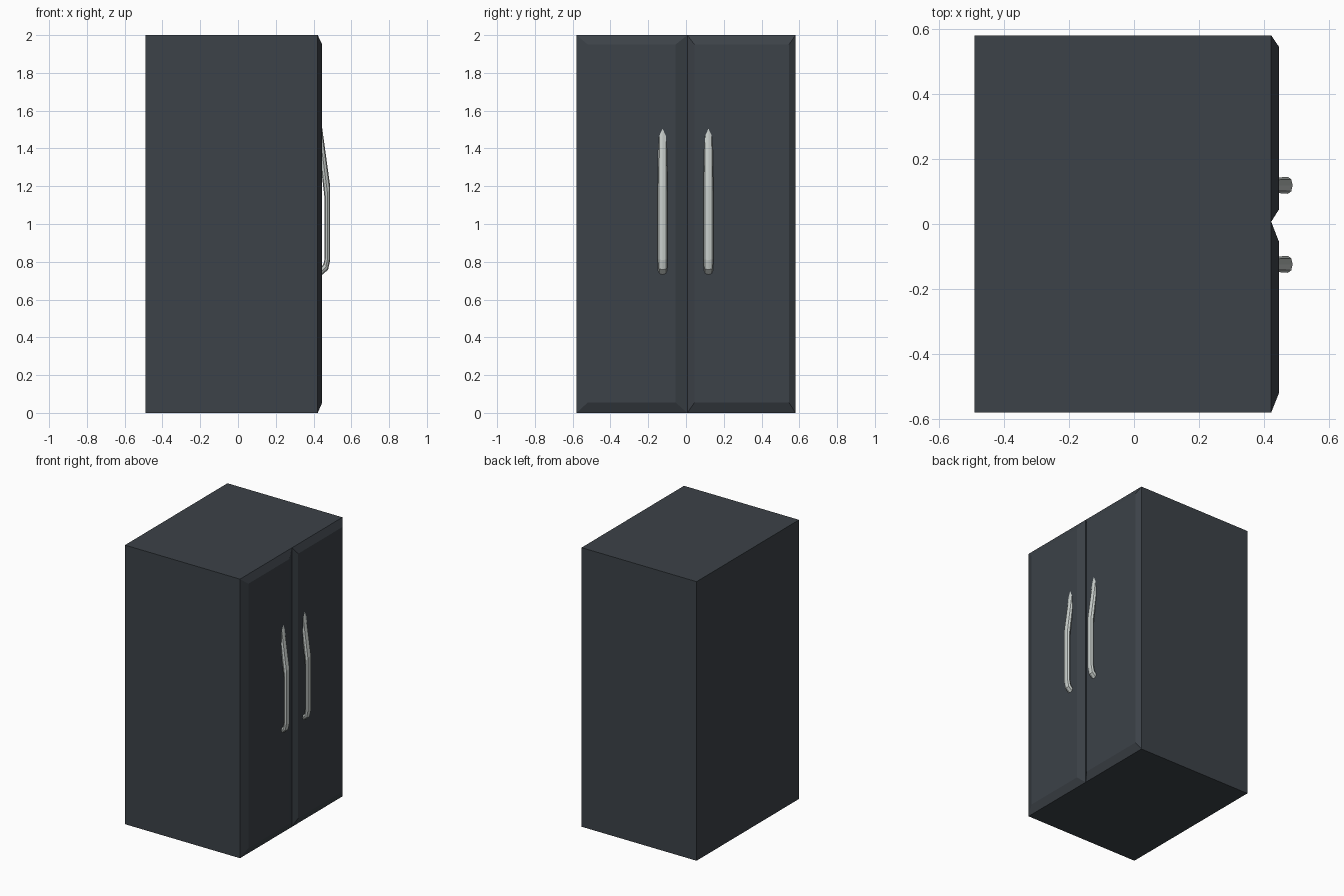
import bpy, math

if "Cube" in bpy.data.objects:
    bpy.data.objects.remove(bpy.data.objects["Cube"])


def material(name, rgb):
    m = bpy.data.materials.new(name)
    m.diffuse_color = (*rgb, 1)
    m.use_nodes = True
    m.node_tree.nodes["Principled BSDF"].inputs["Base Color"].default_value = m.diffuse_color
    return m


def mesh_object(name, verts, faces, mat):
    me = bpy.data.meshes.new(name)
    me.from_pydata(verts, [], faces)
    me.materials.append(mat)
    ob = bpy.data.objects.new(name, me)
    bpy.context.collection.objects.link(ob)
    return ob


def loft(name, rings, mat):
    """Skin a list of equal-sized closed rings and cap both ends."""
    n = len(rings[0])
    verts = [p for r in rings for p in r]
    faces = [(k * n + i, k * n + (i + 1) % n, (k + 1) * n + (i + 1) % n, (k + 1) * n + i)
             for k in range(len(rings) - 1) for i in range(n)]
    faces.append(tuple(reversed(range(n))))
    faces.append(tuple(range((len(rings) - 1) * n, len(rings) * n)))
    return loft_fix(mesh_object(name, verts, faces, mat))


def loft_fix(ob):
    import bmesh
    bm = bmesh.new()
    bm.from_mesh(ob.data)
    bmesh.ops.recalc_face_normals(bm, faces=bm.faces)
    bm.to_mesh(ob.data)
    bm.free()
    return ob


def rect(x, y0, y1, z0, z1):
    return [(x, y0, z0), (x, y1, z0), (x, y1, z1), (x, y0, z1)]


steel = material("dark slate", (0.045, 0.054, 0.065))
chrome = material("light metal", (0.58, 0.62, 0.60))

BACK, BASE, FACE, SEAM = -0.49, 0.422, 0.446, 0.007

# cabinet body
loft("cabinet", [rect(BACK, -0.58, 0.58, 0, 2), rect(BASE, -0.58, 0.58, 0, 2)], steel)

# two doors with chamfered borders
for name, y0, y1, f0, f1 in (("left_door", -0.58, SEAM, -0.52, -0.055),
                             ("right_door", SEAM, 0.58, 0.045, 0.545)):
    loft(name, [rect(BASE, y0, y1, 0, 2), rect(FACE, f0, f1, 0.055, 1.95)], steel)

# handles: octagonal bar, each ring given by outer point, inner point, half width
path = [((0.444, 1.52), (0.444, 1.26), 0.024),
        ((0.488, 1.20), (0.459, 1.13), 0.026),
        ((0.488, 0.81), (0.459, 0.82), 0.026),
        ((0.477, 0.758), (0.453, 0.79), 0.025),
        ((0.444, 0.73), (0.444, 0.775), 0.024)]
for name, cy in (("left_handle", -0.124), ("right_handle", 0.119)):
    rings = []
    for (ox, oz), (ix, iz), w in path:
        ring = []
        for i in range(8):
            a = math.tau * i / 8
            t = math.cos(a) / 2
            ring.append(((ox + ix) / 2 + (ox - ix) * t, cy + w * math.sin(a),
                         (oz + iz) / 2 + (oz - iz) * t))
        rings.append(ring)
    loft(name, rings, chrome)
